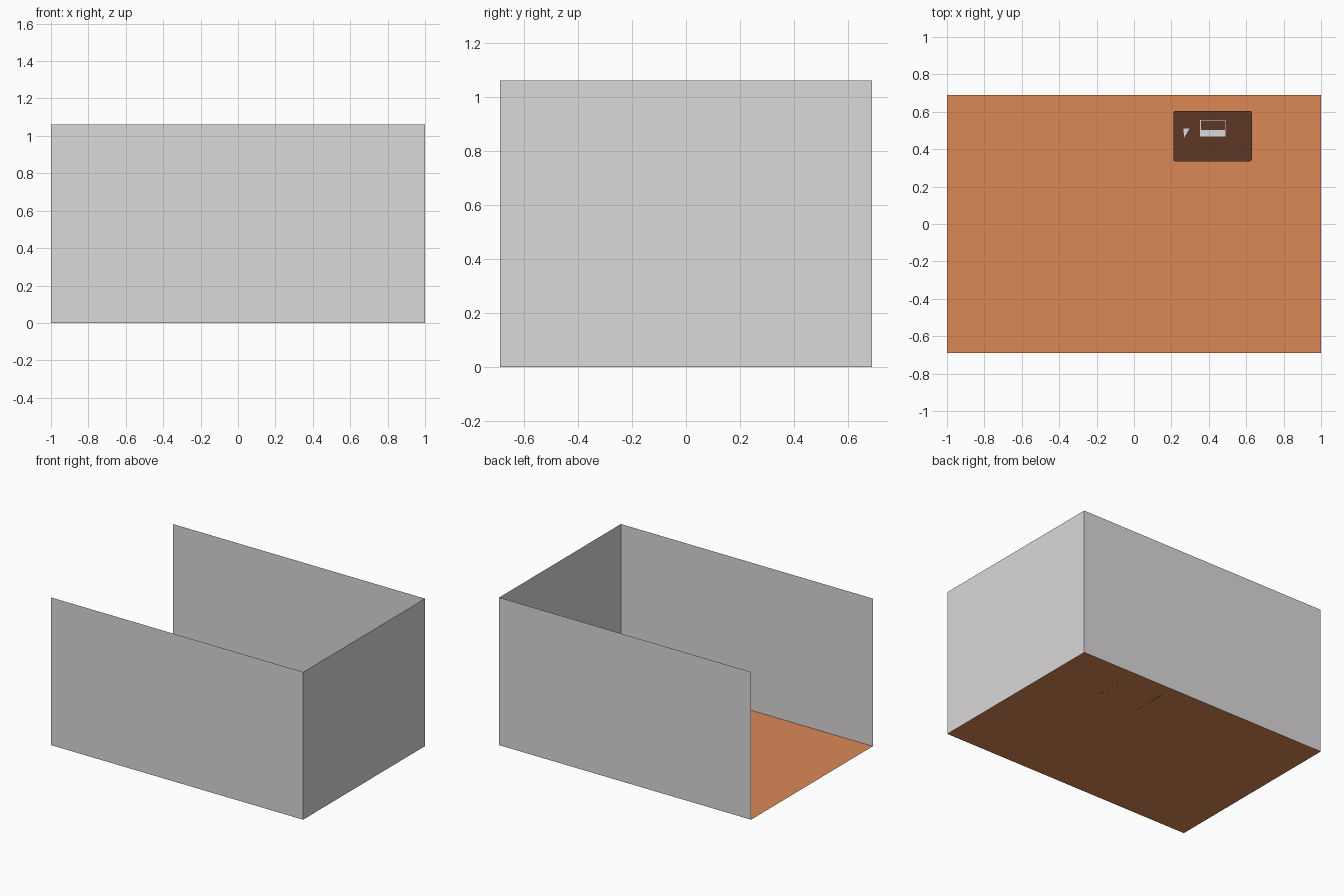
import bpy, bmesh
from mathutils import Vector

if "Cube" in bpy.data.objects:
    bpy.data.objects.remove(bpy.data.objects["Cube"])

def material(name, rgb):
    m = bpy.data.materials.new(name)
    m.diffuse_color = (*rgb, 1)
    m.use_nodes = True
    m.node_tree.nodes["Principled BSDF"].inputs["Base Color"].default_value = m.diffuse_color
    return m

WALL = material("wall grey", (0.71, 0.69, 0.70))
FLOOR = material("terracotta floor", (0.71, 0.25, 0.093))
WOOD = material("dark wood", (0.109, 0.038, 0.018))

def finish(name, bm, mat):
    me = bpy.data.meshes.new(name)
    bm.to_mesh(me)
    bm.free()
    me.materials.append(mat)
    ob = bpy.data.objects.new(name, me)
    bpy.context.collection.objects.link(ob)
    return ob

def sheet(name, points, mat):
    bm = bmesh.new()
    bm.faces.new([bm.verts.new(p) for p in points])
    return finish(name, bm, mat)

def box(name, lo, hi, mat, round_corners=0):
    lo, hi = Vector(lo), Vector(hi)
    bm = bmesh.new()
    bmesh.ops.create_cube(bm, size=1)
    for v in bm.verts:
        v.co = (lo + hi) / 2 + v.co * (hi - lo)
    if round_corners:
        edges = [e for e in bm.edges
                 if abs(e.verts[0].co.z - e.verts[1].co.z) > 1e-5]
        bmesh.ops.bevel(bm, geom=edges, offset=round_corners, segments=3,
                        profile=0.5, affect='EDGES')
    return finish(name, bm, mat)

X, Y, H = 1.0, 0.69, 1.06

# Room shell: floor and three thin walls, open on the left
sheet("floor", [(-X, -Y, 0), (X, -Y, 0), (X, Y, 0), (-X, Y, 0)], FLOOR)
sheet("front_wall", [(-X, -Y, 0), (X, -Y, 0), (X, -Y, H), (-X, -Y, H)], WALL)
sheet("right_wall", [(X, -Y, 0), (X, Y, 0), (X, Y, H), (X, -Y, H)], WALL)
sheet("back_wall", [(X, Y, 0), (-X, Y, 0), (-X, Y, H), (X, Y, H)], WALL)

# Desk top with rounded corners
T = 0.26
box("desk_top", (0.21, 0.335, T - 0.015), (0.63, 0.605, T), WOOD, 0.012)

# Desk legs: a thin closed frame at each end
for side, x in (("left", 0.26), ("right", 0.577)):
    x0, x1, y0, y1, b = x - 0.004, x + 0.004, 0.34, 0.588, 0.012
    box(side + "_leg_foot", (x0, y0, 0), (x1, y1, b), WOOD)
    box(side + "_leg_rail", (x0, y0, T - 0.015 - b), (x1, y1, T - 0.015), WOOD)
    box(side + "_leg_front", (x0, y0, b), (x1, y0 + b, T - 0.015 - b), WOOD)
    box(side + "_leg_back", (x0, y1 - b, b), (x1, y1, T - 0.015 - b), WOOD)

# Open laptop on the desk
box("laptop_base", (0.352, 0.467, T), (0.49, 0.56, T + 0.004), WALL)
box("laptop_keyboard", (0.358, 0.503, T + 0.004), (0.486, 0.553, T + 0.005), WOOD)
box("laptop_lid", (0.352, 0.557, T + 0.004), (0.49, 0.561, T + 0.085), WALL)

# Small paper scrap on the left of the desk
sheet("paper_scrap", [(0.265, 0.51, T + 0.002), (0.267, 0.46, T + 0.002),
                      (0.297, 0.51, T + 0.002)], WALL)
